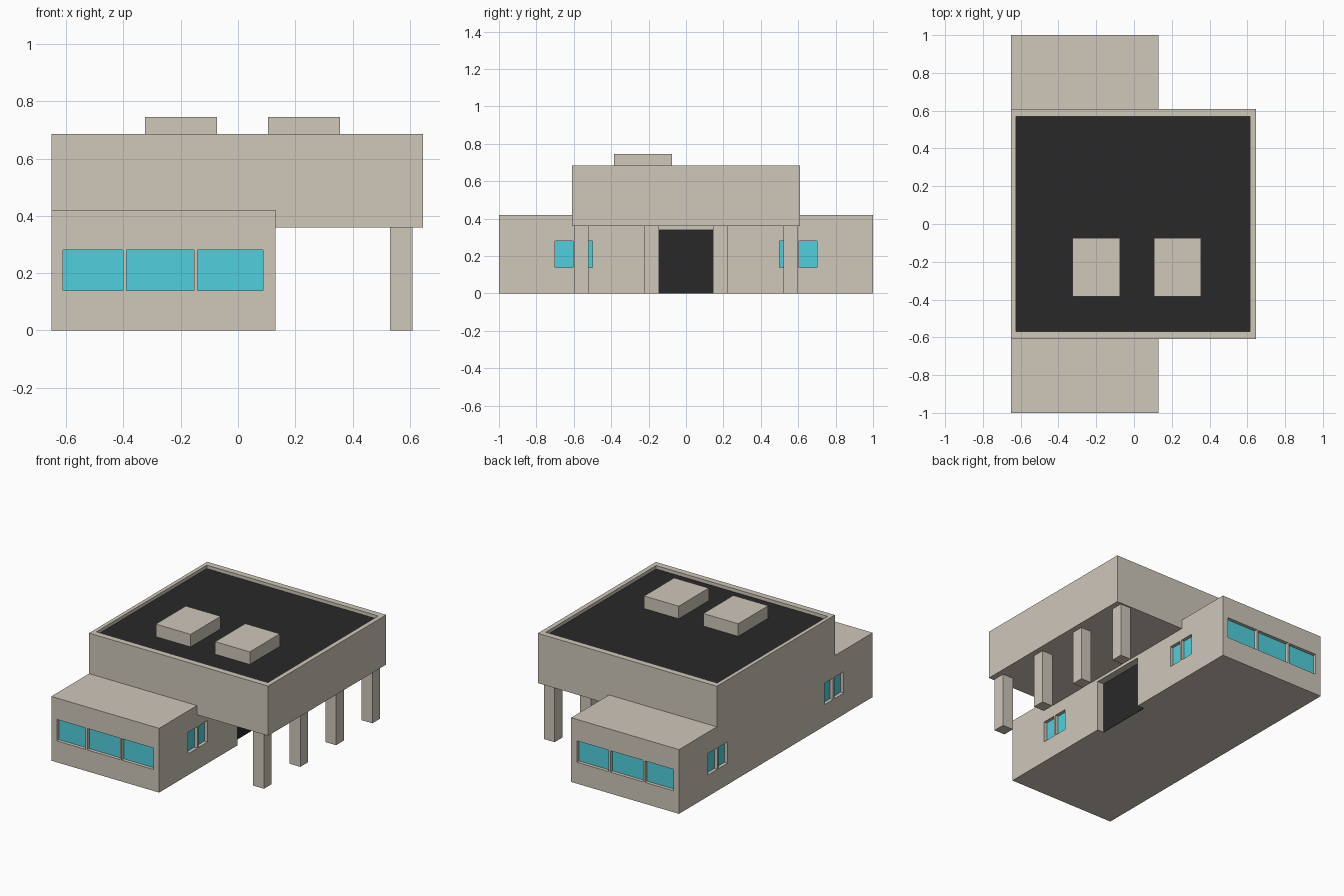
import bpy

if "Cube" in bpy.data.objects:
    bpy.data.objects.remove(bpy.data.objects["Cube"])


def material(name, rgb):
    m = bpy.data.materials.new(name)
    m.diffuse_color = (*rgb, 1)
    m.use_nodes = True
    m.node_tree.nodes["Principled BSDF"].inputs["Base Color"].default_value = m.diffuse_color
    return m


WALL = material("beige_wall", (0.62, 0.57, 0.49))
GLASS = material("cyan_glass", (0.08, 0.63, 0.72))
DARK = material("dark", (0.022, 0.022, 0.022))


def box(name, x, y, z, mat=WALL):
    """Box from (min, max) ranges on each axis."""
    verts = [(a, b, c) for a in x for b in y for c in z]
    faces = [(0, 1, 3, 2), (4, 6, 7, 5), (0, 4, 5, 1),
             (2, 3, 7, 6), (0, 2, 6, 4), (1, 5, 7, 3)]
    me = bpy.data.meshes.new(name)
    me.from_pydata(verts, [], faces)
    me.materials.append(mat)
    ob = bpy.data.objects.new(name, me)
    bpy.context.collection.objects.link(ob)
    return ob


def combine(target, other, operation):
    """Apply a boolean and remove the helper."""
    mod = target.modifiers.new("bool", 'BOOLEAN')
    mod.operation, mod.solver, mod.object = operation, 'EXACT', other
    bpy.context.view_layer.objects.active = target
    bpy.ops.object.modifier_apply(modifier=mod.name)
    bpy.data.objects.remove(other)


def span(a, b):
    return (min(a, b), max(a, b))


L, R, TOP = -0.65, 0.13, 0.685
DEPTH, THICK = 0.025, 0.003

# Low wings and overhanging upper block, joined into one shell
building = box("building", (L, R), (-1, 1), (0, 0.42))
combine(building, box("upper", (L, 0.645), (-0.61, 0.61), (0.36, TOP)), 'UNION')

# Sunken flat roof inside the parapet
rx, ry, rz = (-0.625, 0.615), (-0.57, 0.57), 0.66
combine(building, box("cut", rx, ry, (rz, 0.8)), 'DIFFERENCE')
box("roof_surface", rx, ry, (rz, rz + THICK), DARK)

# Recessed entrance under the canopy
combine(building, box("cut", (R - 0.05, R + 0.1), (-0.19, 0.19), (-0.1, 0.34)), 'DIFFERENCE')
box("entrance_door", (R - 0.05, R - 0.05 + THICK), (-0.19, 0.19), (0, 0.34), DARK)

# Windows: each pane sits in its own recess, leaving flush mullions
wz = (0.14, 0.28)
for s in (-1, 1):
    for px in ((-0.61, -0.402), (-0.389, -0.154), (-0.141, 0.088)):
        inner = s * (1 - DEPTH)
        combine(building, box("cut", px, span(inner, s * 1.1), wz), 'DIFFERENCE')
        box("end_window_pane", px, span(inner, inner + s * THICK), wz, GLASS)
    for a, b in ((0.50, 0.592), (0.605, 0.70)):
        py = span(s * a, s * b)
        for wall, out in ((L, -1), (R, 1)):
            inner = wall - out * DEPTH
            combine(building, box("cut", span(inner, wall + out * 0.1), py, wz), 'DIFFERENCE')
            box("side_window_pane", span(inner, inner + out * THICK), py, wz, GLASS)

# Canopy columns
for s in (-1, 1):
    for a, b in ((0.145, 0.225), (0.52, 0.60)):
        box("canopy_column", (0.53, 0.608), span(s * a, s * b), (0, 0.36))

# Rooftop units
for ux in ((-0.325, -0.073), (0.105, 0.355)):
    box("rooftop_unit", ux, (-0.385, -0.075), (rz, 0.745))
